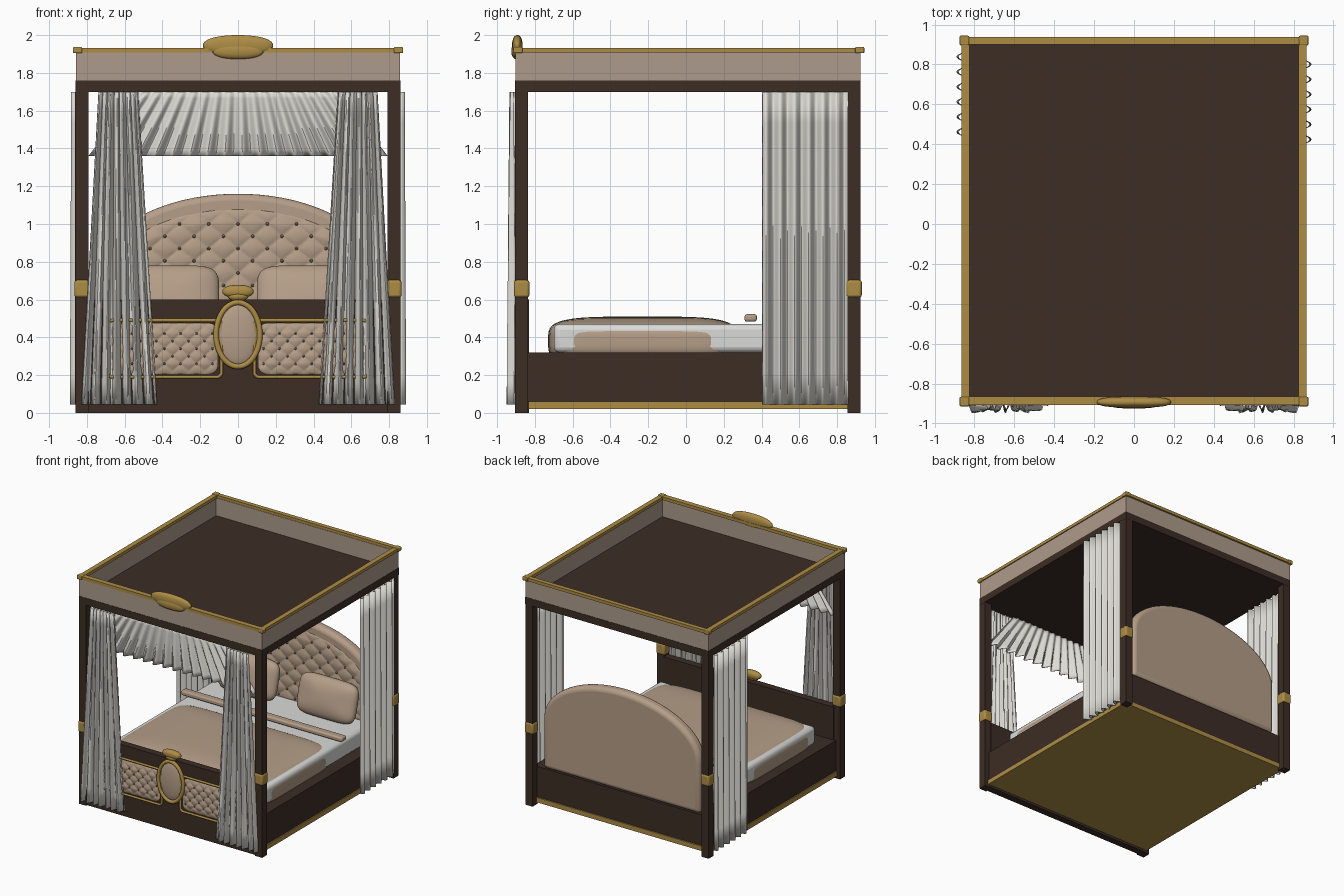
import bpy, bmesh, math
from math import sin, cos, pi, sqrt
from mathutils import Matrix, Vector

if "Cube" in bpy.data.objects:
    bpy.data.objects.remove(bpy.data.objects["Cube"])


def material(name, rgb):
    m = bpy.data.materials.new(name)
    m.diffuse_color = (*rgb, 1)
    m.use_nodes = True
    m.node_tree.nodes["Principled BSDF"].inputs["Base Color"].default_value = m.diffuse_color
    return m


WOOD = material("dark wood", (0.045, 0.026, 0.018))
GOLD = material("gold trim", (0.42, 0.265, 0.06))
BEIGE = material("beige upholstery", (0.46, 0.34, 0.245))
TAUPE = material("taupe canopy cloth", (0.42, 0.33, 0.26))
BUTTON = material("button brown", (0.20, 0.14, 0.095))
CLOTH = material("curtain cloth", (0.72, 0.71, 0.66))
LINEN = material("white linen", (0.70, 0.70, 0.69))


def finish(name, bm, mat):
    bmesh.ops.recalc_face_normals(bm, faces=bm.faces)
    me = bpy.data.meshes.new(name)
    bm.to_mesh(me)
    bm.free()
    me.materials.append(mat)
    ob = bpy.data.objects.new(name, me)
    bpy.context.collection.objects.link(ob)
    return ob


def bevel(ob, width, segments=3):
    b = ob.modifiers.new("bevel", 'BEVEL')
    b.width, b.segments, b.limit_method = width, segments, 'ANGLE'


def boxes(name, spans, mat, round_=0.0):
    bm = bmesh.new()
    for lo, hi in spans:
        lo, hi = Vector(lo), Vector(hi)
        m = Matrix.Translation((lo + hi) / 2) @ Matrix.Diagonal((*(hi - lo), 1))
        bmesh.ops.create_cube(bm, size=1, matrix=m)
    ob = finish(name, bm, mat)
    if round_:
        bevel(ob, round_)
    return ob


def ring(name, xo, xi, y0, y1, yi0, yi1, z0, z1, mat):
    return boxes(name, [((-xo, y0, z0), (xo, yi0, z1)), ((-xo, yi1, z0), (xo, y1, z1)),
                        ((-xo, yi0, z0), (-xi, yi1, z1)), ((xi, yi0, z0), (xo, yi1, z1))], mat)


def puff(name, center, radii, mat, n=2, m=2, tilt=0.0, cuts=11):
    # rounded cushion: n shapes the outline, m the roundness through local z
    bm = bmesh.new()
    bmesh.ops.create_cube(bm, size=2)
    bmesh.ops.subdivide_edges(bm, edges=bm.edges[:], cuts=cuts, use_grid_fill=True)
    for v in bm.verts:
        a, b, c = (abs(k) for k in v.co)
        v.co /= ((a**n + b**n)**(m / n) + c**m)**(1 / m)
        v.co = Vector((v.co.x * radii[0], v.co.y * radii[1], v.co.z * radii[2]))
    bmesh.ops.transform(bm, verts=bm.verts, matrix=Matrix.Translation(center) @ Matrix.Rotation(tilt, 4, 'X'))
    return finish(name, bm, mat)


def sheet(name, f, nu, nv, mat, thick=0.0):
    bm = bmesh.new()
    g = [[bm.verts.new(f(i / nu, j / nv)) for j in range(nv + 1)] for i in range(nu + 1)]
    for i in range(nu):
        for j in range(nv):
            bm.faces.new((g[i][j], g[i + 1][j], g[i + 1][j + 1], g[i][j + 1]))
    ob = finish(name, bm, mat)
    if thick:
        s = ob.modifiers.new("thickness", 'SOLIDIFY')
        s.thickness, s.offset = thick, 0
    return ob


def tube(name, pts, r, mat):
    cu = bpy.data.curves.new(name, 'CURVE')
    cu.dimensions, cu.bevel_depth, cu.bevel_resolution = '3D', r, 3
    sp = cu.splines.new('POLY')
    sp.points.add(len(pts) - 1)
    for p, q in zip(sp.points, pts):
        p.co = (*q, 1)
    sp.use_cyclic_u = True
    tmp = bpy.data.objects.new(name, cu)
    bpy.context.collection.objects.link(tmp)
    me = bpy.data.meshes.new_from_object(tmp.evaluated_get(bpy.context.evaluated_depsgraph_get()))
    bpy.data.objects.remove(tmp)
    me.materials.clear()
    me.materials.append(mat)
    bpy.context.collection.objects.link(bpy.data.objects.new(name, me))


def tufted(name, x0, x1, lo, hi, y, sx, sz, depth, nu, nv, r):
    # diamond tufting with a button at each crossing; front faces -y
    xc, zc = (x0 + x1) / 2, (lo(0.5 * (x0 + x1)) + hi(0.5 * (x0 + x1))) / 2

    def f(u, v):
        x = x0 + u * (x1 - x0)
        z = lo(x) + v * (hi(x) - lo(x))
        edge = min(x - x0, x1 - x, z - lo(x), hi(x) - z)
        fall = sqrt(max(0, min(1, edge / (3 * depth))))
        p, q = (x - xc) / sx, (z - zc) / sz
        bump = abs(sin(pi * (p + q)) * sin(pi * (p - q)))**0.5
        return (x, y - depth * fall * (0.45 + 0.55 * bump), z)
    sheet(name, f, nu, nv, BEIGE)
    bm = bmesh.new()
    for i in range(-12, 13):
        for j in range(-12, 13):
            x, z = xc + i * sx / 2, zc + j * sz / 2
            if (i + j) % 2 or not (x0 + 2 * r < x < x1 - 2 * r and lo(x) + 3 * r < z < hi(x) - 3 * r):
                continue
            bmesh.ops.create_uvsphere(bm, u_segments=8, v_segments=6, radius=r,
                                      matrix=Matrix.Translation((x, y - depth * 0.5, z)))
    finish(name + "_buttons", bm, BUTTON)


# bed base, rails and footboard
boxes("bed_base", [((-0.82, -0.84, 0.06), (0.82, 0.865, 0.32))], WOOD)
boxes("base_gold_plinth", [((-0.83, -0.835, 0.02), (0.83, 0.875, 0.06))], GOLD)
boxes("footboard", [((-0.80, -0.89, 0.0), (0.80, -0.83, 0.60))], WOOD)

# posts with gold collars
for s, sx in ((-1, "left"), (1, "right")):
    for y, sy in ((-0.87, "front"), (0.89, "back")):
        x = s * 0.825
        boxes(f"{sy}_{sx}_post", [((x - 0.034, y - 0.034, 0), (x + 0.034, y + 0.034, 1.71))], WOOD)
        boxes(f"{sy}_{sx}_post_collar", [((x - 0.041, y - 0.041, 0.61), (x + 0.041, y + 0.041, 0.705))], GOLD, 0.015)

# canopy
boxes("canopy_deck", [((-0.86, -0.904, 1.70), (0.86, 0.925, 1.76))], WOOD)
ring("canopy_wall", 0.858, 0.832, -0.902, 0.923, -0.874, 0.897, 1.76, 1.91, TAUPE)
ring("canopy_gold_trim", 0.866, 0.825, -0.908, 0.938, -0.864, 0.90, 1.907, 1.933, GOLD)
boxes("canopy_corner_caps", [((s * 0.85 - 0.024, y - 0.024, 1.904), (s * 0.85 + 0.024, y + 0.024, 1.937))
                             for s in (-1, 1) for y in (-0.89, 0.92)], GOLD, 0.006)
puff("canopy_crest", (0, -0.893, 1.945), (0.186, 0.028, 0.055), GOLD, 2.6, 2.2)
puff("canopy_crest_lower", (0, -0.898, 1.915), (0.135, 0.027, 0.042), GOLD, 2.6, 2.2)


# headboard
def arch(x, a=0.735, z0=0.75, h=0.41):
    return z0 + h * sqrt(max(0, 1 - (x / a)**2))


bm = bmesh.new()
outline = [(-0.735, 0.32), (0.735, 0.32)] + [(0.735 * cos(pi * k / 40), 0.75 + 0.41 * sin(pi * k / 40)) for k in range(41)]
face = bm.faces.new([bm.verts.new((x, 0.775, z)) for x, z in outline])
ext = bmesh.ops.extrude_face_region(bm, geom=[face])
bmesh.ops.translate(bm, vec=(0, 0.095, 0), verts=[v for v in ext["geom"] if isinstance(v, bmesh.types.BMVert)])
bevel(finish("headboard", bm, BEIGE), 0.035, 4)
tufted("headboard_tufting", -0.64, 0.64, lambda x: 0.40, lambda x: arch(x, 0.66, 0.74, 0.34),
       0.778, 0.155, 0.13, 0.022, 130, 90, 0.009)

# footboard panels, frames and medallion
for s, side in ((-1, "left"), (1, "right")):
    xa, xb = sorted((s * 0.105, s * 0.675))

    def inset(x, r=0.05):
        d = max(0, r - min(x - xa, xb - x))
        return r - sqrt(max(0, r * r - d * d))
    tufted(f"{side}_footboard_panel", xa, xb, lambda x: 0.203 + inset(x), lambda x: 0.477 - inset(x),
           -0.888, 0.085, 0.08, 0.018, 100, 48, 0.0065)
    pts = []
    for cx, cz, a0 in ((0.30, 0.125, 0), (-0.30, 0.125, 90), (-0.30, -0.125, 180), (0.30, -0.125, 270)):
        for k in range(7):
            a = math.radians(a0 + 15 * k)
            pts.append((s * 0.388 + cx * 0.92 + 0.025 * cos(a), -0.896, 0.34 + cz + 0.025 * sin(a)))
    tube(f"{side}_panel_gold_frame", pts, 0.009, GOLD)
tube("medallion_gold_ring", [(0.116 * cos(2 * pi * k / 48), -0.90, 0.415 + 0.17 * sin(2 * pi * k / 48))
                             for k in range(48)], 0.015, GOLD)
puff("medallion_cushion", (0, -0.89, 0.415), (0.108, 0.162, 0.026), BEIGE, tilt=pi / 2)
puff("medallion_crown", (0, -0.885, 0.643), (0.083, 0.032, 0.034), GOLD, 2.5, 2.3)
puff("medallion_crown_lower", (0, -0.89, 0.617), (0.055, 0.028, 0.025), GOLD)

# bedding
boxes("mattress", [((-0.73, -0.70, 0.32), (0.73, 0.775, 0.47))], LINEN, 0.03)
puff("blanket", (0, -0.23, 0.38), (0.735, 0.50, 0.13), BEIGE, 9, 4, cuts=23)
boxes("folded_throw", [((-0.755, 0.31, 0.483), (0.755, 0.375, 0.523))], BEIGE, 0.013)
for s, side in ((-1, "left"), (1, "right")):
    puff(f"{side}_pillow", (s * 0.37, 0.675, 0.62), (0.27, 0.165, 0.075), BEIGE, 5, 2.3, tilt=math.radians(75), cuts=15)

# curtains: front pair gathered at the top, side pair straight
for s, side in ((-1, "left"), (1, "right")):
    def front(u, v):
        xa, xb = 0.53 - 0.10 * v, 0.737 + 0.09 * v
        amp = 0.017 + 0.012 * v
        w = sin(2 * pi * 7 * u) + 0.25 * sin(2 * pi * 17 * u + 3 * v)
        return (s * (xa + u * (xb - xa)), -0.912 + amp * w, 1.70 - 1.655 * v)
    sheet(f"front_{side}_curtain", front, 112, 14, CLOTH, 0.004)

    def flank(u, v):
        amp = 0.02 + 0.007 * v
        return (s * (0.861 + amp * sin(2 * pi * 6 * u + (0 if s > 0 else pi))), 0.405 + 0.452 * u, 1.70 - 1.655 * v)
    sheet(f"side_{side}_curtain", flank, 96, 10, CLOTH, 0.004)


# front valance fanning out beneath the canopy
def fan(u, v):
    half = 0.53 + 0.26 * v
    return ((2 * u - 1) * half, -0.872 + (0.006 + 0.02 * v) * sin(2 * pi * 17 * u), 1.70 - 0.34 * v)


sheet("front_valance", fan, 204, 10, CLOTH, 0.004)

# smooth shading with crisp edges
bpy.ops.object.select_all(action='SELECT')
bpy.context.view_layer.objects.active = bpy.data.objects["bed_base"]
bpy.ops.object.shade_smooth_by_angle(angle=math.radians(40))
